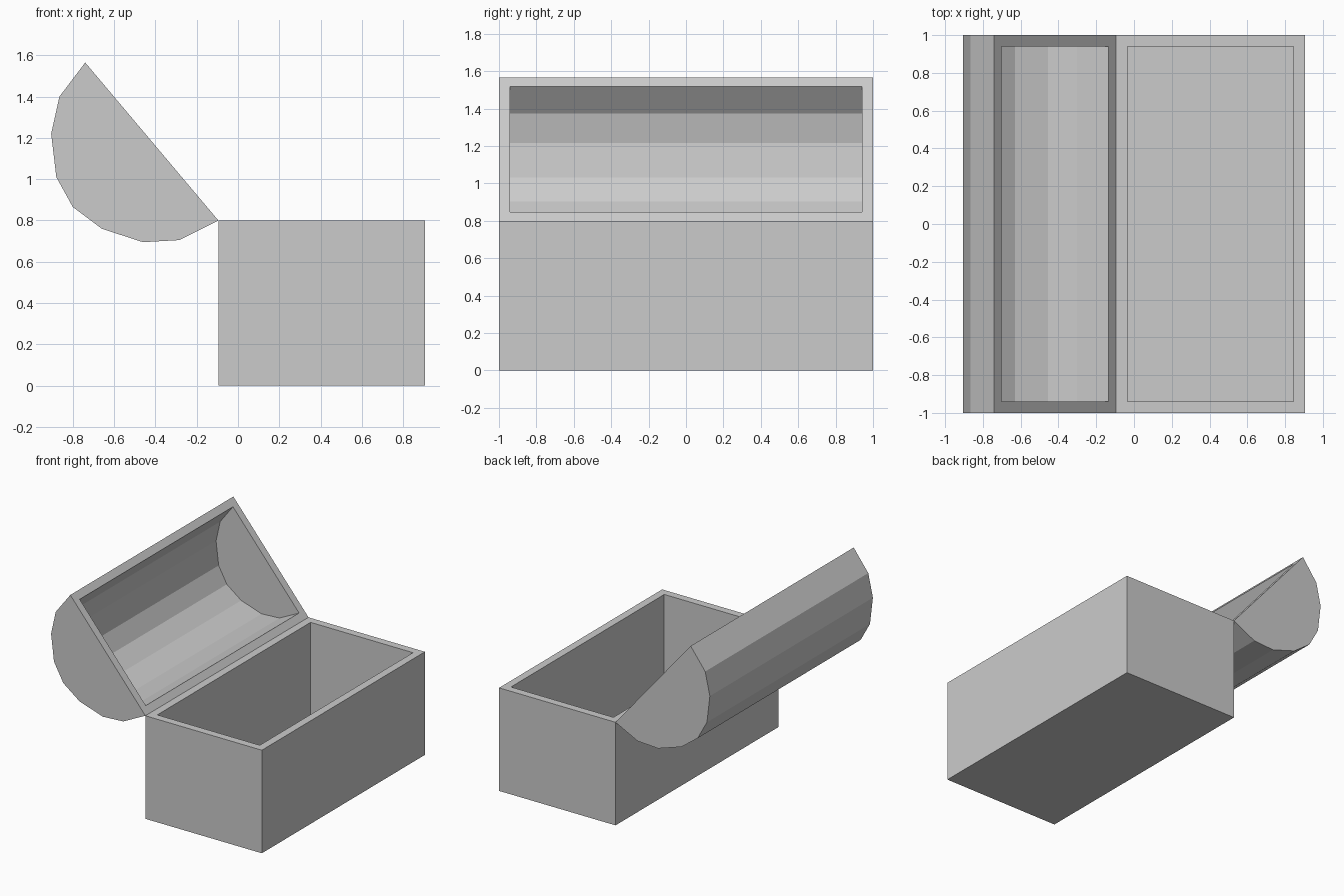
import bpy
import bmesh
from mathutils import Vector

if "Cube" in bpy.data.objects:
    bpy.data.objects.remove(bpy.data.objects["Cube"], do_unlink=True)

HALF_LENGTH = 1.0
WALL = 0.06

# Plain grey material
grey = bpy.data.materials.new("light_grey")
grey.use_nodes = True
colour = (0.6, 0.6, 0.6, 1)
grey.diffuse_color = colour
grey.node_tree.nodes["Principled BSDF"].inputs["Base Color"].default_value = colour


def hollow_shell(name, outer, inner):
    """Sweep two open (x, z) profiles along y and join them with a flat rim."""
    bm = bmesh.new()

    def sweep(profile, half):
        near, far = ([bm.verts.new((x, y, z)) for x, z in profile] for y in (-half, half))
        for i in range(len(profile) - 1):
            bm.faces.new((near[i], near[i + 1], far[i + 1], far[i]))
        bm.faces.new(near)
        bm.faces.new(far)
        return near[0], near[-1], far[-1], far[0]

    outside = sweep(outer, HALF_LENGTH)
    inside = sweep(inner, HALF_LENGTH - WALL)
    for i in range(4):
        j = (i + 1) % 4
        bm.faces.new((outside[i], outside[j], inside[j], inside[i]))
    bmesh.ops.recalc_face_normals(bm, faces=bm.faces)

    mesh = bpy.data.meshes.new(name)
    bm.to_mesh(mesh)
    bm.free()
    mesh.materials.append(grey)
    obj = bpy.data.objects.new(name, mesh)
    bpy.context.collection.objects.link(obj)
    return obj


# Chest base: open-topped box
left, right, top = -0.095, 0.905, 0.8
hollow_shell(
    "chest_base",
    [(left, top), (left, 0), (right, 0), (right, top)],
    [(left + WALL, top), (left + WALL, WALL), (right - WALL, WALL), (right - WALL, top)],
)

# Chest lid: hollow faceted barrel, swung open on the rear edge
lid = [(left, top), (-0.285, 0.705), (-0.46, 0.695), (-0.66, 0.76), (-0.8, 0.865),
       (-0.88, 1.01), (-0.905, 1.22), (-0.865, 1.4), (-0.74, 1.565)]
middle = (Vector(lid[0]) + Vector(lid[-1])) / 2
lining = [tuple(middle.lerp(Vector(p), 1 - 2 * WALL)) for p in lid]
hollow_shell("chest_lid", lid, lining)
